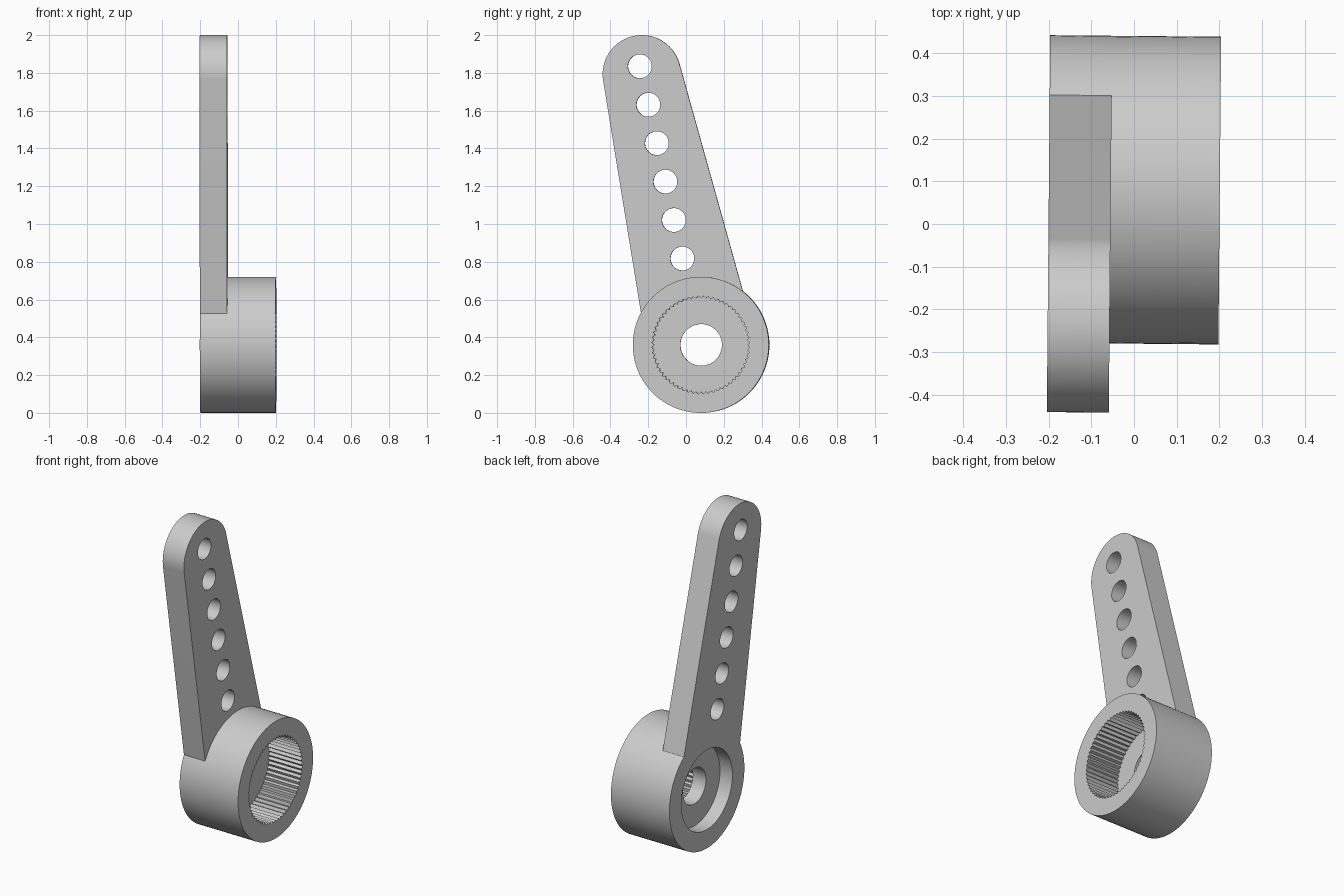
import bpy
import bmesh
from math import sin, cos, radians, pi
from mathutils import Matrix

if "Cube" in bpy.data.objects:
    bpy.data.objects.remove(bpy.data.objects["Cube"])

HUB = (0.08, 0.36)      # hub axis (y, z)
TIP = (-0.235, 1.793)   # centre of the rounded arm tip
BACK, FRONT, ARM_FRONT = -0.2, 0.2, -0.055

grey = bpy.data.materials.new("light grey plastic")
grey.use_nodes = True
grey.diffuse_color = (0.6, 0.6, 0.6, 1)
grey.node_tree.nodes["Principled BSDF"].inputs["Base Color"].default_value = (0.6, 0.6, 0.6, 1)


def arc(centre, radius, start=0, end=2 * pi, steps=96, closed=True):
    """Points along an arc in the y-z plane."""
    count = steps if closed else steps + 1
    angles = [start + (end - start) * i / steps for i in range(count)]
    return [(centre[0] + radius * cos(a), centre[1] + radius * sin(a)) for a in angles]


def prism(name, outline, x0, x1):
    """Extrude a y-z outline along x."""
    bm = bmesh.new()
    face = bm.faces.new([bm.verts.new((x0, y, z)) for y, z in outline])
    new = bmesh.ops.extrude_face_region(bm, geom=[face])["geom"]
    verts = [v for v in new if isinstance(v, bmesh.types.BMVert)]
    bmesh.ops.translate(bm, verts=verts, vec=(x1 - x0, 0, 0))
    bmesh.ops.recalc_face_normals(bm, faces=bm.faces)
    mesh = bpy.data.meshes.new(name)
    bm.to_mesh(mesh)
    bm.free()
    mesh.materials.append(grey)
    obj = bpy.data.objects.new(name, mesh)
    bpy.context.collection.objects.link(obj)
    return obj


def combine(target, tool, operation):
    """Apply a boolean and discard the tool."""
    mod = target.modifiers.new("boolean", "BOOLEAN")
    mod.operation, mod.solver, mod.object = operation, "EXACT", tool
    bpy.context.view_layer.update()
    graph = bpy.context.evaluated_depsgraph_get()
    mesh = bpy.data.meshes.new_from_object(target.evaluated_get(graph))
    target.modifiers.clear()
    target.data = mesh
    bpy.data.objects.remove(tool)


# Hub with the tapered arm joined to its back half
horn = prism("servo_arm", arc(HUB, 0.36), BACK, FRONT)
outline = arc(TIP, 0.207, radians(15.6), radians(189.2), 48, closed=False)
outline += [(-0.213, 0.37), (0.345, 0.484)]
combine(horn, prism("arm", outline, BACK, ARM_FRONT), "UNION")

# Row of linkage holes
for i in range(6):
    centre = (-0.245 + 0.045 * i, 1.835 - 0.2035 * i)
    combine(horn, prism("linkage_hole", arc(centre, 0.063, steps=48), -0.3, 0.1), "DIFFERENCE")

# Screw recess at the back and screw hole through the web
combine(horn, prism("screw_recess", arc(HUB, 0.245), -0.3, -0.115), "DIFFERENCE")
combine(horn, prism("screw_hole", arc(HUB, 0.11, steps=64), -0.3, 0.3), "DIFFERENCE")

# Toothed spline socket at the front
TEETH = 60
socket = []
for i in range(TEETH * 2):
    a = pi * i / TEETH
    r = 0.26 if i % 2 else 0.247
    socket.append((HUB[0] + r * cos(a), HUB[1] + r * sin(a)))
combine(horn, prism("spline_socket", socket, -0.025, 0.3), "DIFFERENCE")

# Slight yaw of the whole part
horn.data.transform(Matrix.Rotation(-0.009, 4, "Z"))

bpy.ops.object.select_all(action="DESELECT")
horn.select_set(True)
bpy.context.view_layer.objects.active = horn
bpy.ops.object.shade_smooth_by_angle(angle=radians(25))
